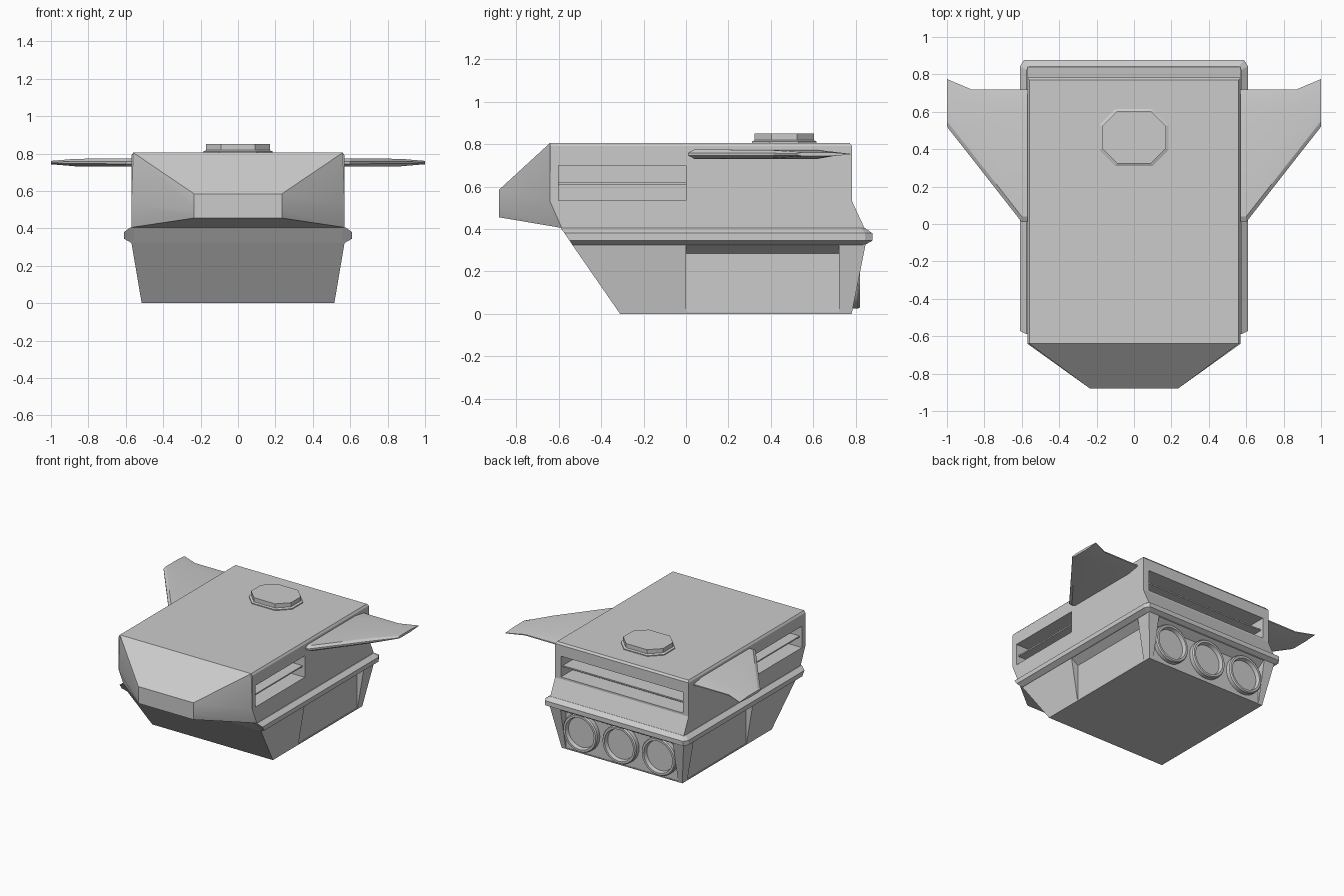
import bpy, bmesh, math

if "Cube" in bpy.data.objects:
    bpy.data.objects.remove(bpy.data.objects["Cube"], do_unlink=True)

grey = bpy.data.materials.new("plain grey")
grey.use_nodes = True
grey.diffuse_color = (0.6, 0.6, 0.6, 1)
grey.node_tree.nodes["Principled BSDF"].inputs["Base Color"].default_value = (0.6, 0.6, 0.6, 1)


def loft(name, rings, smooth=None):
    """Skin a list of equal-length closed rings and cap both ends."""
    bm = bmesh.new()
    loops = [[bm.verts.new(p) for p in ring] for ring in rings]
    n = len(loops[0])
    for a, b in zip(loops, loops[1:]):
        for i in range(n):
            j = (i + 1) % n
            bm.faces.new((a[i], a[j], b[j], b[i]))
    bm.faces.new(loops[0])
    bm.faces.new(loops[-1])
    bmesh.ops.recalc_face_normals(bm, faces=bm.faces)
    mesh = bpy.data.meshes.new(name)
    bm.to_mesh(mesh)
    bm.free()
    mesh.materials.append(grey)
    obj = bpy.data.objects.new(name, mesh)
    bpy.context.collection.objects.link(obj)
    if smooth:
        activate(obj)
        bpy.ops.object.shade_smooth_by_angle(angle=math.radians(smooth))
    return obj


def activate(obj):
    bpy.ops.object.select_all(action='DESELECT')
    obj.select_set(True)
    bpy.context.view_layer.objects.active = obj


def rect(hx, y0, y1, z):
    return [(-hx, y0, z), (hx, y0, z), (hx, y1, z), (-hx, y1, z)]


def box(name, x0, x1, y0, y1, z0, z1):
    return loft(name, [[(x0, y0, z), (x1, y0, z), (x1, y1, z), (x0, y1, z)] for z in (z0, z1)])


def cut(obj, cutter):
    activate(obj)
    mod = obj.modifiers.new("cut", 'BOOLEAN')
    mod.operation = 'DIFFERENCE'
    mod.solver = 'EXACT'
    mod.object = cutter
    bpy.ops.object.modifier_apply(modifier=mod.name)
    bpy.data.objects.remove(cutter, do_unlink=True)


# Lower hull with upright recesses in the sides and the rear
hull = loft("lower_hull", [rect(0.515, -0.31, 0.78, 0), rect(0.57, -0.535, 0.845, 0.325),
                           rect(0.57, -0.585, 0.84, 0.405)])
recess = [(0, 0.01), (0, 0.285), (0.055, 0.323), (0.2, 0.323), (0.2, 0.01)]
for s in (-1, 1):
    cut(hull, loft("side_cutter", [[(s * (0.512 + d), y, z) for d, z in recess] for y in (0, 0.72)]))
cut(hull, loft("rear_cutter", [[(x, 0.779 + d, z) for d, z in recess] for x in (-0.48, 0.48)]))

# Belt around the sides and rear, cut to the slope of the bow
belt_profile = [(-0.02, 0.325), (0, 0.325), (0.035, 0.345), (0.035, 0.38), (0, 0.405), (-0.02, 0.405)]
belt_rings = []
for s in (-1, 1):
    front = [(s * (0.575 + d), -0.31 - 0.69 * z, z) for d, z in belt_profile]
    side = [(s * (0.575 + d), 0.825 + 0.5 * d, z) for d, z in belt_profile]
    rear = [(s * (0.56 + 0.8 * d), 0.842 + d, z) for d, z in belt_profile]
    belt_rings += [front, side, rear] if s < 0 else [rear, side, front]
loft("belt", belt_rings)

# Upper body with softened roof edges
body = loft("upper_body", [rect(0.57, -0.585, 0.84, 0.405), rect(0.57, -0.64, 0.782, 0.53),
                           rect(0.57, -0.64, 0.782, 0.79), rect(0.56, -0.64, 0.77, 0.805)])

# Window slots, each split by a slat
for s, side in ((-1, "right"), (1, "left")):
    x0, x1 = sorted((s * 0.43, s * 0.7))
    cut(body, box("slot_cutter", x0, x1, -0.6, 0, 0.535, 0.70))
    x0, x1 = sorted((s * 0.42, s * 0.55))
    box(side + "_window_slat", x0, x1, -0.605, 0.005, 0.61, 0.62)
cut(body, box("slot_cutter", -0.52, 0.52, 0.64, 1, 0.545, 0.705))
box("rear_window_slat", -0.525, 0.525, 0.63, 0.76, 0.615, 0.625)

# Tapered nose
nose_base = [(-0.57, -0.585, 0.405), (0.57, -0.585, 0.405), (0.57, -0.64, 0.53),
             (0.56, -0.64, 0.805), (-0.56, -0.64, 0.805), (-0.57, -0.64, 0.53)]
nose_tip = [(-0.235, -0.88, 0.455), (0.235, -0.88, 0.455), (0.235, -0.88, 0.50),
            (0.235, -0.88, 0.585), (-0.235, -0.88, 0.585), (-0.235, -0.88, 0.50)]
loft("nose", [nose_base, nose_tip], 25)

# Thin swept wings: span position, leading edge, trailing edge, half thickness
stations = [(0.55, 0.01, 0.72, 0.022), (0.60, 0.01, 0.72, 0.022),
            (0.87, 0.355, 0.72, 0.02), (1.0, 0.52, 0.775, 0.009)]
for s, side in ((-1, "right"), (1, "left")):
    rings = []
    for x, lead, trail, h in stations:
        upper = [(lead, 0.3 * h), (lead + 0.03, h), (trail - 0.1, h), (trail, 0.2 * h)]
        section = upper + [(y, -z) for y, z in reversed(upper)]
        rings.append([(s * x, y, 0.752 + z) for y, z in section])
    loft(side + "_wing", rings, 25)


# Roof hatch with clipped corners
def clipped(hx, hy, c, z):
    corners = [(hx, hy - c), (hx - c, hy), (c - hx, hy), (-hx, hy - c),
               (-hx, c - hy), (c - hx, -hy), (hx - c, -hy), (hx, c - hy)]
    return [(x, 0.463 + y, z) for x, y in corners]


loft("roof_hatch", [clipped(0.185, 0.152, 0.085, 0.80), clipped(0.185, 0.152, 0.085, 0.812),
                    clipped(0.17, 0.14, 0.08, 0.818), clipped(0.17, 0.14, 0.08, 0.85)])


# Three round engine nozzles with sunken discs
def circle(cx, r, y, n=32):
    return [(cx + r * math.cos(2 * math.pi * i / n), y, 0.17 + r * math.sin(2 * math.pi * i / n))
            for i in range(n)]


for cx, place in ((-0.335, "right"), (0, "middle"), (0.335, "left")):
    loft(place + "_engine", [circle(cx, 0.145, 0.77), circle(cx, 0.145, 0.81), circle(cx, 0.138, 0.82),
                             circle(cx, 0.122, 0.82), circle(cx, 0.115, 0.79)], 30)
